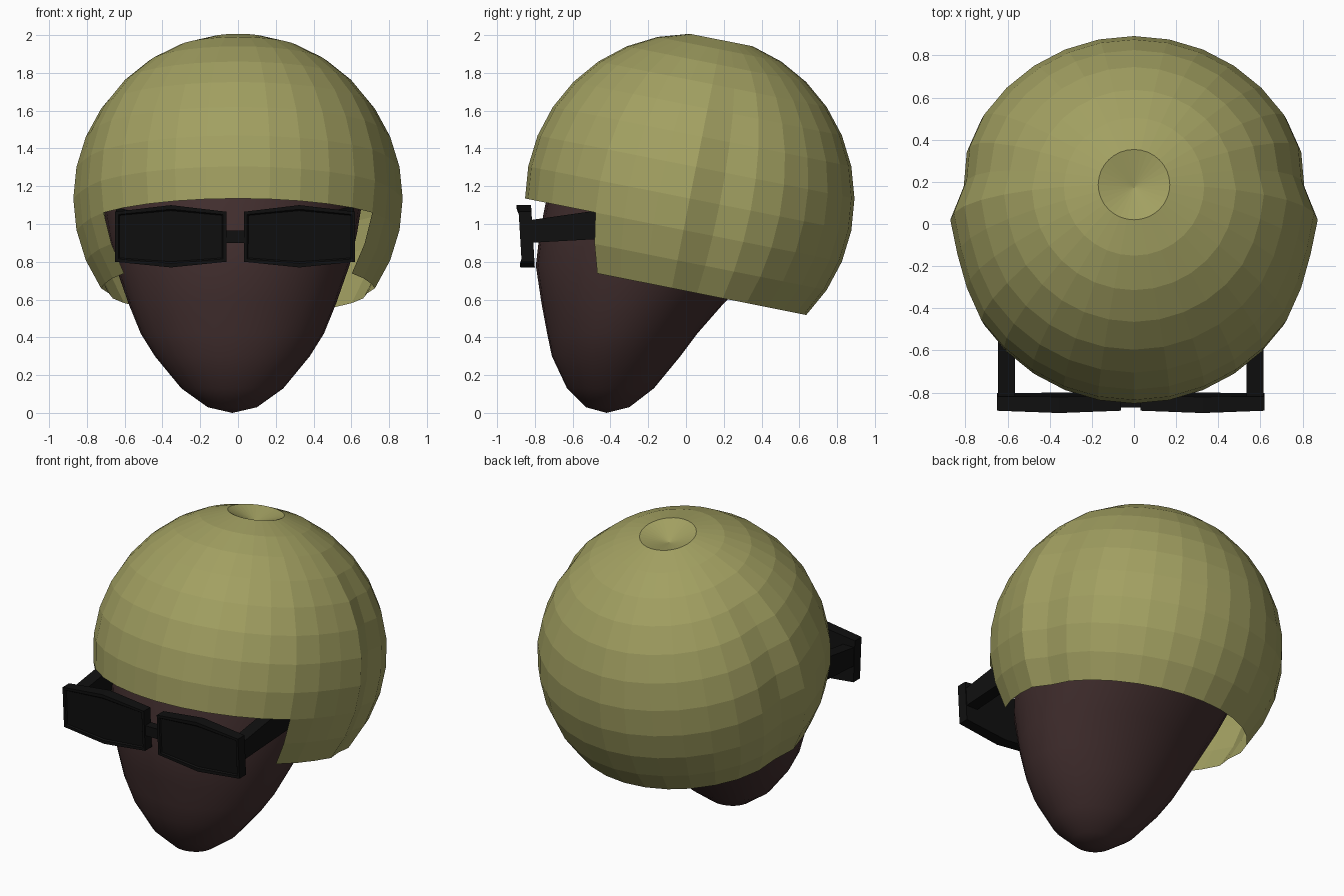
import bpy, bmesh
from math import sin, cos, pi, radians
from mathutils import Matrix

if "Cube" in bpy.data.objects:
    bpy.data.objects.remove(bpy.data.objects["Cube"])


def material(name, rgb):
    m = bpy.data.materials.new(name)
    m.diffuse_color = (*rgb, 1)
    m.use_nodes = True
    m.node_tree.nodes["Principled BSDF"].inputs["Base Color"].default_value = m.diffuse_color
    return m


def finish(name, bm, mat, smooth=False, recalc=True):
    if recalc:
        bmesh.ops.recalc_face_normals(bm, faces=bm.faces)
    me = bpy.data.meshes.new(name)
    bm.to_mesh(me)
    bm.free()
    me.materials.append(mat)
    ob = bpy.data.objects.new(name, me)
    bpy.context.collection.objects.link(ob)
    for p in me.polygons:
        p.use_smooth = smooth
    return ob


olive = material("olive", (0.36, 0.35, 0.12))
brown = material("dark_brown", (0.055, 0.028, 0.028))
black = material("black", (0.005, 0.005, 0.005))

# Head: elliptical rings lofted from chin to crown (z, front y, back y, half width)
rings = [(0.03, -0.53, -0.30, 0.13), (0.13, -0.63, -0.17, 0.27),
         (0.30, -0.71, -0.03, 0.41), (0.42, -0.735, 0.06, 0.485),
         (0.58, -0.765, 0.20, 0.55), (0.78, -0.795, 0.41, 0.62),
         (0.95, -0.775, 0.57, 0.66), (1.10, -0.745, 0.66, 0.685),
         (1.30, -0.70, 0.70, 0.69), (1.50, -0.61, 0.66, 0.63),
         (1.67, -0.46, 0.53, 0.50), (1.80, -0.24, 0.32, 0.29)]
N = 32
CX = -0.03
bm = bmesh.new()
loops = []
for z, f, b, w in rings:
    loops.append([bm.verts.new((CX + w * sin(2 * pi * j / N),
                                (f + b) / 2 - (b - f) / 2 * cos(2 * pi * j / N), z))
                  for j in range(N)])
chin = bm.verts.new((CX, -0.42, 0))
crown = bm.verts.new((CX, 0.04, 1.85))
for j in range(N):
    k = (j + 1) % N
    bm.faces.new((chin, loops[0][k], loops[0][j]))
    bm.faces.new((crown, loops[-1][j], loops[-1][k]))
    for lo, hi in zip(loops, loops[1:]):
        bm.faces.new((lo[j], lo[k], hi[k], hi[j]))
finish("head", bm, brown, smooth=True)

# Helmet: open faceted sphere tilted back, with dented crown, pinched sides, face cut-out
R = 0.872
pinch = {6: 0.985, 7: 0.98, 9: 0.945, 10: 0.985}
bm = bmesh.new()
loops = []
for i in range(1, 12):
    lat = pi / 2 - i * pi / 16
    loop = []
    for j in range(N):
        a = 2 * pi * j / N
        fade = cos(lat) ** 2
        r = R * cos(lat) * (1 - (1 - pinch.get(min(j, N - j), 1)) * fade)
        loop.append(bm.verts.new((r * sin(a), -r * cos(a), R * sin(lat))))
    loops.append(loop)
pole = bm.verts.new((0, 0, R - 0.08))
for j in range(N):
    k = (j + 1) % N
    bm.faces.new((pole, loops[0][j], loops[0][k]))
    for i in range(10):
        if i >= 8 and (j < 5 or j >= N - 5):
            continue
        bm.faces.new((loops[i][j], loops[i + 1][j], loops[i + 1][k], loops[i][k]))
bmesh.ops.delete(bm, geom=[v for v in bm.verts if not v.link_faces], context='VERTS')
bm.transform(Matrix.Translation((0, 0.02, 1.135)) @ Matrix.Rotation(radians(-11.25), 4, 'X'))
finish("helmet", bm, olive, recalc=False)


# Box with separate front and back rectangles (x0, x1, z0, z1) at y0 and y1
def tapered_box(name, y0, front, y1, back):
    bm = bmesh.new()
    ends = []
    for y, (x0, x1, z0, z1) in ((y0, front), (y1, back)):
        ends.append([bm.verts.new((x, y, z)) for x, z in
                     ((x0, z0), (x1, z0), (x1, z1), (x0, z1))])
    bm.faces.new(ends[0])
    bm.faces.new(ends[1][::-1])
    for j in range(4):
        k = (j + 1) % 4
        bm.faces.new((ends[0][j], ends[1][j], ends[1][k], ends[0][k]))
    return finish(name, bm, black)


# Glasses: hexagonal lenses with rim, temples, bridge
GX = -0.015
for side, label in ((-1, "left"), (1, "right")):
    bm = bmesh.new()
    outline = [(0.047, 0.80), (0.34, 0.77), (0.635, 0.80),
               (0.635, 1.065), (0.34, 1.10), (0.047, 1.065)]
    lean = lambda z: -0.06 * (z - 0.93)
    front = [bm.verts.new((GX + side * x, (-0.887 if x == 0.34 else -0.878) + lean(z), z))
             for x, z in outline]
    back = [bm.verts.new((GX + side * x, -0.81 + lean(z), z)) for x, z in outline]
    face = bm.faces.new(front)
    bm.faces.new(back[::-1])
    for j in range(6):
        k = (j + 1) % 6
        bm.faces.new((front[j], back[j], back[k], front[k]))
    bmesh.ops.recalc_face_normals(bm, faces=bm.faces)
    bmesh.ops.inset_region(bm, faces=[face], thickness=0.022, depth=0)
    bmesh.ops.inset_region(bm, faces=[face], thickness=0.008, depth=-0.008)
    finish(label + "_lens", bm, black)

    xs = sorted((GX + side * 0.55, GX + side * 0.63))
    tapered_box(label + "_temple", -0.83, (*xs, 0.90, 1.02), -0.2, (*xs, 0.935, 1.11))

tapered_box("bridge", -0.87, (-0.07, 0.04, 0.90, 0.965), -0.81, (-0.07, 0.04, 0.90, 0.965))
